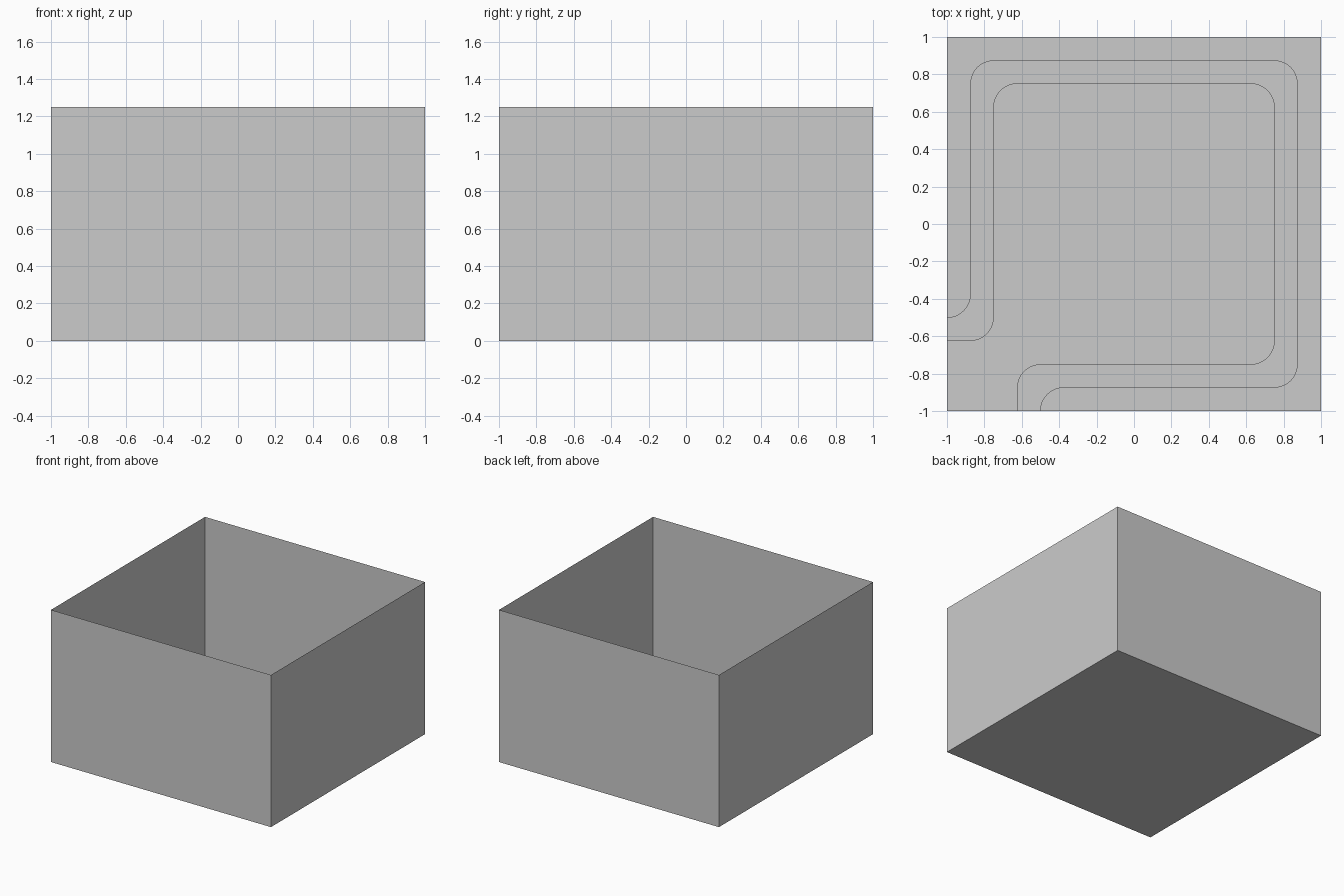
import bpy, bmesh, math
from mathutils import Vector

if "Cube" in bpy.data.objects:
    bpy.data.objects.remove(bpy.data.objects["Cube"])

HEIGHT = 1.25
RADIUS = 0.125
STEPS = 8


def make_object(name, bm):
    mesh = bpy.data.meshes.new(name)
    bm.to_mesh(mesh)
    bm.free()
    obj = bpy.data.objects.new(name, mesh)
    bpy.context.collection.objects.link(obj)
    return obj


def filleted(points):
    """Polyline with right-angle corners rounded by RADIUS."""
    pts = [Vector(p) for p in points]
    out = [pts[0]]
    for a, b, c in zip(pts, pts[1:], pts[2:]):
        d_in = (b - a).normalized()
        d_out = (c - b).normalized()
        centre = b - d_in * RADIUS + d_out * RADIUS
        for i in range(STEPS + 1):
            t = math.pi / 2 * i / STEPS
            out.append(centre + RADIUS * (d_in * math.sin(t) - d_out * math.cos(t)))
    return out + [pts[-1]]


def mirrored_line(half):
    """Half a path plus its reflection across the diagonal x = y."""
    return filleted(half + [(y, x) for x, y in reversed(half[:-1])])


# Open-topped box: four thin walls and a floor
bm = bmesh.new()
bmesh.ops.create_cube(bm, size=2)
for v in bm.verts:
    v.co.z = HEIGHT if v.co.z > 0 else 0
top = [f for f in bm.faces if f.normal.z > 0.9]
bmesh.ops.delete(bm, geom=top, context='FACES_ONLY')
make_object("open_box", bm)

# Narrow path lying just above the floor
outer = mirrored_line([(-1, -0.5), (-0.875, -0.5), (-0.875, 0.875), (0.875, 0.875)])
inner = mirrored_line([(-1, -0.625), (-0.75, -0.625), (-0.75, 0.75), (0.75, 0.75)])
bm = bmesh.new()
rows = [[bm.verts.new((p.x, p.y, 0.01)) for p in line] for line in (outer, inner)]
for i in range(len(outer) - 1):
    bm.faces.new((rows[0][i], rows[1][i], rows[1][i + 1], rows[0][i + 1]))
bmesh.ops.remove_doubles(bm, verts=bm.verts[:], dist=1e-4)
make_object("floor_path", bm)
